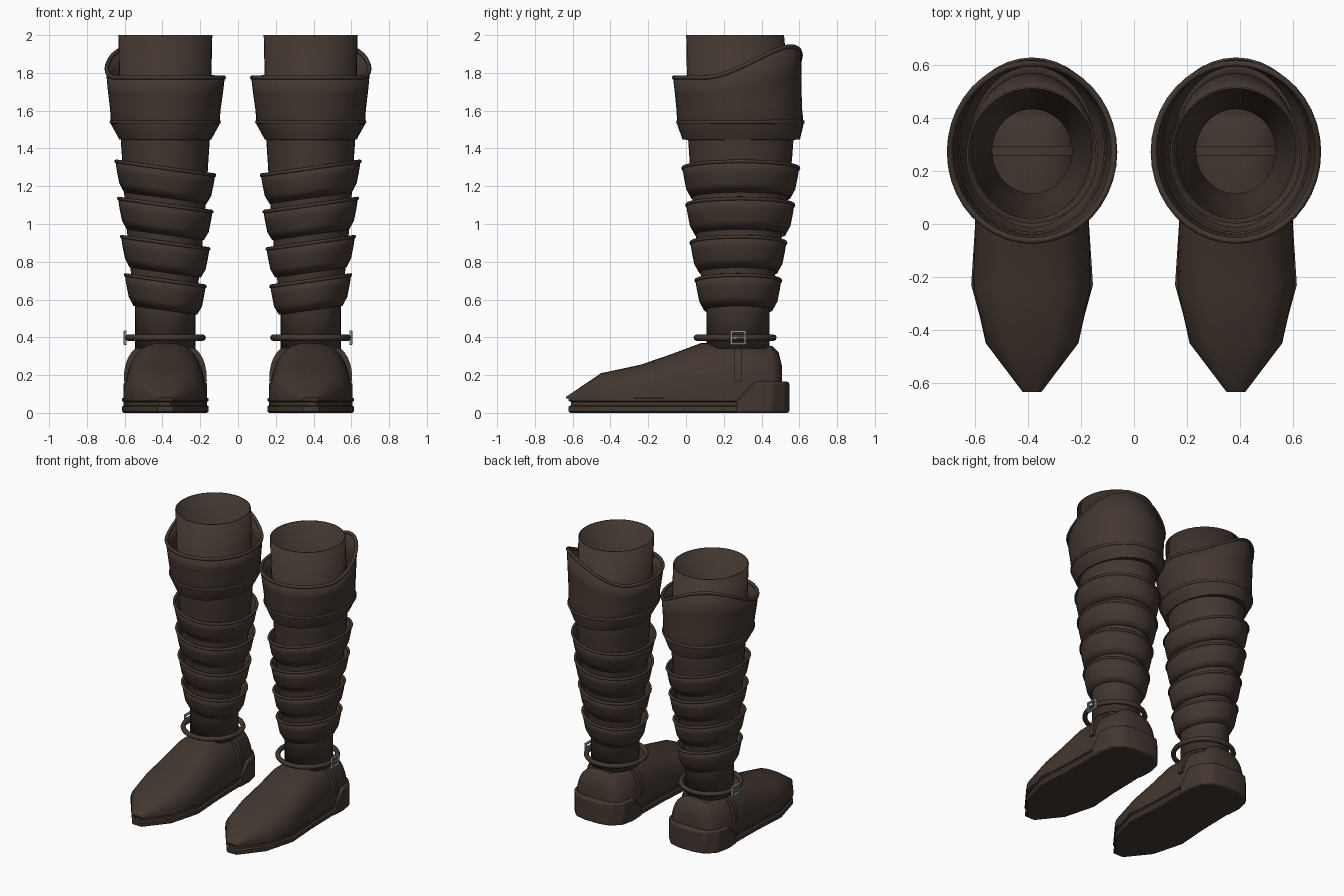
import bpy, bmesh, math
from mathutils import Vector

if "Cube" in bpy.data.objects:
    bpy.data.objects.remove(bpy.data.objects["Cube"])

CX = 0.385   # centre line of the left boot; the right one is mirrored
SEG = 40


def material(name, colour, rough, metal=0.0):
    m = bpy.data.materials.new(name)
    m.use_nodes = True
    m.diffuse_color = colour
    node = m.node_tree.nodes["Principled BSDF"]
    node.inputs["Base Color"].default_value = colour
    node.inputs["Roughness"].default_value = rough
    node.inputs["Metallic"].default_value = metal
    return m


LEATHER = material("dark brown leather", (0.055, 0.038, 0.029, 1), 0.7)
METAL = material("grey metal", (0.26, 0.29, 0.30, 1), 0.5)


def finish(name, bm, mat, thick=0, bevel=0, angle=35):
    """Turn a bmesh into a shaded object mirrored to both boots."""
    bmesh.ops.recalc_face_normals(bm, faces=bm.faces)
    mesh = bpy.data.meshes.new(name)
    bm.to_mesh(mesh)
    bm.free()
    mesh.materials.append(mat)
    ob = bpy.data.objects.new(name, mesh)
    bpy.context.collection.objects.link(ob)
    bpy.ops.object.select_all(action="DESELECT")
    ob.select_set(True)
    bpy.context.view_layer.objects.active = ob
    bpy.ops.object.shade_smooth_by_angle(angle=math.radians(angle))
    if thick:
        mod = ob.modifiers.new("thickness", "SOLIDIFY")
        mod.thickness, mod.offset = thick, 0
    if bevel:
        mod = ob.modifiers.new("soft edges", "BEVEL")
        mod.width, mod.segments = bevel, 2
    mod = ob.modifiers.new("both sides", "MIRROR")
    mod.use_mirror_merge = False
    return ob


def loft(name, rings, cap=False, loop=False, mat=LEATHER, **kw):
    """Skin a list of closed rings with quads."""
    bm = bmesh.new()
    rows = [[bm.verts.new(p) for p in r] for r in rings]
    pairs = list(zip(rows, rows[1:]))
    if loop:
        pairs.append((rows[-1], rows[0]))
    for a, b in pairs:
        n = len(a)
        for i in range(n):
            j = (i + 1) % n
            bm.faces.new((a[i], a[j], b[j], b[i]))
    if cap:
        bm.faces.new(rows[0])
        bm.faces.new(rows[-1])
    return finish(name, bm, mat, **kw)


def ring(z, rx, ry, cy, tilt=0, bump=0):
    """Horizontal ellipse, optionally tilted or raised at the outer back."""
    pts = []
    for i in range(SEG):
        a = 2 * math.pi * i / SEG
        lift = max(0, math.cos(a - math.radians(58))) ** 2 * bump
        pts.append((CX + rx * math.cos(a), cy + ry * math.sin(a),
                    z + tilt * rx * math.cos(a) + lift))
    return pts


def rim(name, t, z, rx, ry, cy, tilt=0, bump=0):
    """Round cord that follows a ring."""
    rings = []
    for k in range(8):
        a = math.pi * k / 4
        d = t * math.cos(a)
        rings.append(ring(z + t * math.sin(a), rx + d, ry + d, cy, tilt, bump))
    return loft(name, rings, loop=True, angle=60)


# leg shaft
shaft = [(0.34, 0.155, 0.163, 0.275), (0.56, 0.155, 0.163, 0.275),
         (0.80, 0.185, 0.205, 0.275), (1.10, 0.21, 0.245, 0.285),
         (1.35, 0.225, 0.268, 0.29), (1.45, 0.232, 0.275, 0.29),
         (2.0, 0.245, 0.255, 0.26)]
loft("leg_shaft", [ring(*r) for r in shaft], thick=0.008)

# four tilted overlapping bands, each with a rolled rim
bands = [(1.295, 0.26, 0.305, 0.29), (1.10, 0.246, 0.282, 0.287),
         (0.90, 0.23, 0.25, 0.277), (0.70, 0.21, 0.223, 0.277)]
for n, (z, rx, ry, cy) in enumerate(bands, 1):
    rows = [(0.155, 0.045), (0.11, 0.02), (0.05, 0.008), (0, 0)]
    loft(f"shin_band_{n}", [ring(z - d, rx - s, ry - s, cy, 0.14) for d, s in rows],
         thick=0.008)
    rim(f"shin_band_rim_{n}", 0.01, z, rx, ry, cy, 0.14)

# flared cuff with a peak at the outer back
cuff = [(1.45, 0.225, 0.27, 0.29), (1.451, 0.24, 0.308, 0.292),
        (1.53, 0.283, 0.33, 0.288), (1.60, 0.287, 0.327, 0.282, 0, 0.02),
        (1.69, 0.30, 0.33, 0.276, 0, 0.09), (1.775, 0.31, 0.335, 0.272, 0, 0.165)]
loft("cuff", [ring(*r) for r in cuff], thick=0.01)
rim("cuff_seam", 0.011, 1.54, 0.284, 0.33, 0.288)
rim("cuff_rim", 0.012, *cuff[-1])


# foot
def section(y, w, top, base=0.075, steps=18):
    pts = []
    for i in range(steps + 1):
        a = math.pi * i / steps
        c, s = math.cos(a), max(0, math.sin(a))
        pts.append((CX + math.copysign(abs(c) ** 0.75, c) * w, y,
                    base + (top - base) * s ** 0.8))
    return pts


foot = [(-0.635, 0.035, 0.085), (-0.45, 0.175, 0.21), (-0.24, 0.222, 0.255),
        (-0.08, 0.218, 0.31), (0.08, 0.212, 0.37), (0.28, 0.208, 0.372),
        (0.38, 0.2, 0.36), (0.46, 0.165, 0.33)]
loft("foot_upper", [section(*f) for f in foot], cap=True, angle=40)

heel_back = [(0.36, 0.203, 0.345), (0.455, 0.188, 0.355),
             (0.49, 0.16, 0.32), (0.508, 0.11, 0.25)]
loft("heel_counter", [section(*f) for f in heel_back], cap=True, angle=45)

# strap over the instep, tucked under the shaft
strap = [section(y, 0.208 + d, 0.372 + d, 0.165)
         for y, d in ((0.258, -0.02), (0.258, 0.012), (0.295, 0.012), (0.295, -0.02))]
loft("instep_strap", strap, cap=True)

# sole
HALF = [(0.04, -0.622), (0.17, -0.45), (0.23, -0.23), (0.215, 0.0), (0.21, 0.25),
        (0.218, 0.37), (0.2, 0.46), (0.14, 0.525), (0.06, 0.545)]


def outline(z, inset, half=HALF):
    pts = [(w - inset, y + (inset if y < -0.5 else 0) - (inset if y > 0.5 else 0))
           for w, y in half]
    right = [(CX + w, y, z) for w, y in pts]
    return right + [(CX - w, y, z) for w, y in reversed(pts)]


layers = [(0, 0.01), (0.008, 0), (0.034, 0), (0.04, 0.012), (0.058, 0.012),
          (0.064, 0), (0.076, 0), (0.082, 0.015)]
loft("sole", [outline(*r) for r in layers], cap=True, angle=30)

# heel block with a sloping front
blocks = []
for z, front in ((0, 0.26), (0.07, 0.27), (0.165, 0.36)):
    blocks.append(outline(z, -0.002, [(0.212, front)] + HALF[5:]))
loft("heel_block", blocks, cap=True, bevel=0.012, angle=30)

# ankle strap
rim("ankle_strap", 0.017, 0.398, 0.198, 0.203, 0.26)

# buckle on the outer side
bm = bmesh.new()
bars = [(0.24, 0.398, 0.012, 0.076), (0.312, 0.398, 0.012, 0.076),
        (0.276, 0.43, 0.084, 0.012), (0.276, 0.366, 0.084, 0.012),
        (0.276, 0.398, 0.075, 0.01)]
for y, z, sy, sz in bars:
    made = bmesh.ops.create_cube(bm, size=1)["verts"]
    bmesh.ops.scale(bm, vec=(0.016, sy, sz), verts=made)
    bmesh.ops.translate(bm, vec=Vector((0.597, y, z)), verts=made)
finish("buckle", bm, METAL, bevel=0.002)
